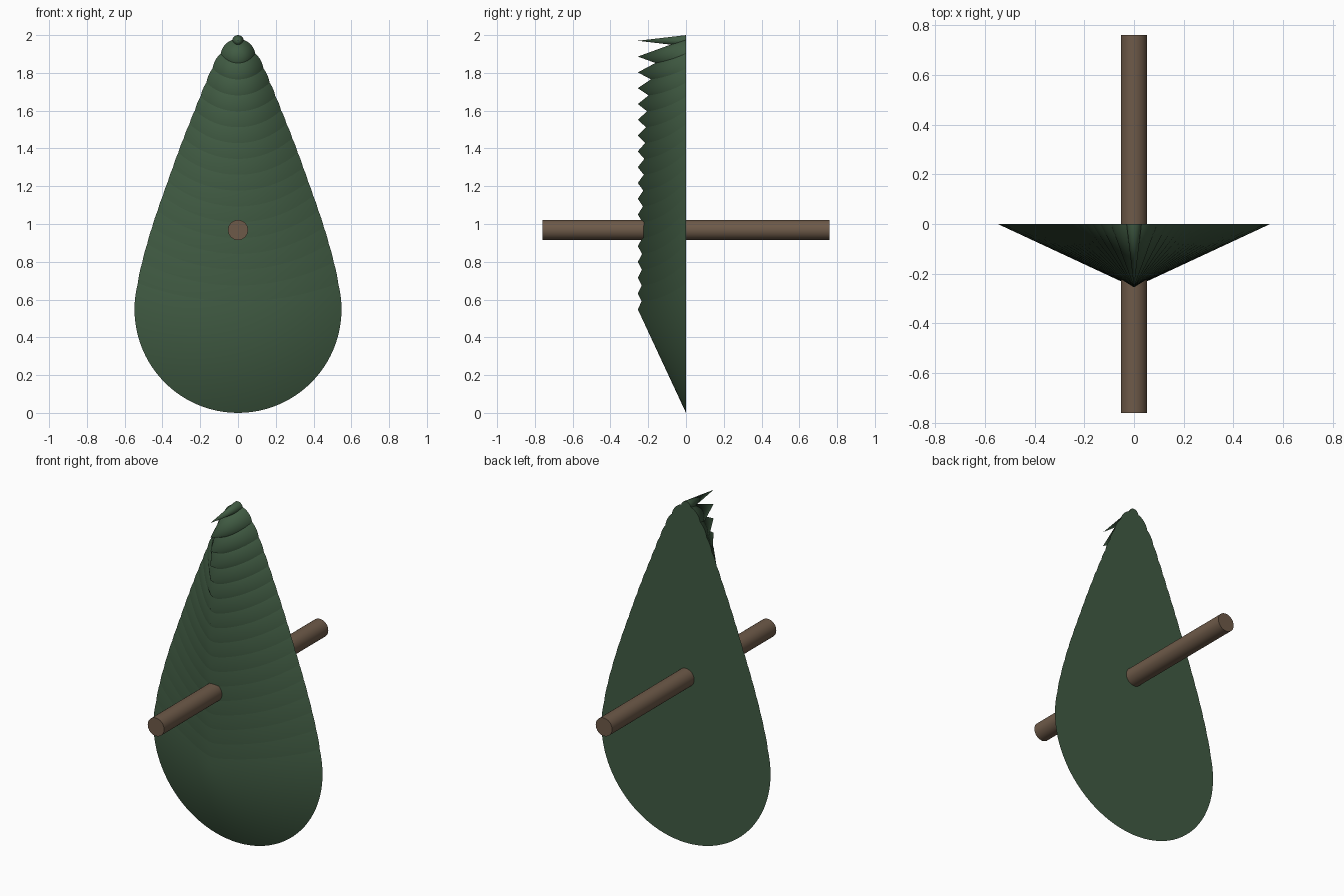
import bpy, math

if "Cube" in bpy.data.objects:
    bpy.data.objects.remove(bpy.data.objects["Cube"])


def material(name, color):
    m = bpy.data.materials.new(name)
    m.diffuse_color = (*color, 1)
    m.use_nodes = True
    m.node_tree.nodes["Principled BSDF"].inputs["Base Color"].default_value = m.diffuse_color
    return m


def finish(name, mat):
    ob = bpy.context.object
    ob.name = name
    ob.data.materials.append(mat)
    bpy.ops.object.shade_smooth_by_angle(angle=math.radians(35))
    return ob


green = material("leaf_green", (0.052, 0.105, 0.056))
brown = material("wood_brown", (0.155, 0.102, 0.066))

# Overlapping cones that point forward, shrinking towards the top
COUNT, DEPTH = 18, 0.255
Z0, Z1 = 0.548, 1.97
radii = [0.548, 0.533, 0.513, 0.49, 0.465, 0.438, 0.41, 0.382, 0.354,
         0.325, 0.295, 0.264, 0.233, 0.202, 0.17, 0.136, 0.093, 0.03]
for i, r in enumerate(radii):
    z = Z0 + (Z1 - Z0) * i / (COUNT - 1)
    bpy.ops.mesh.primitive_cone_add(
        vertices=96, radius1=r, radius2=0, depth=DEPTH,
        location=(0, -DEPTH / 2, z), rotation=(math.pi / 2, 0, 0))
    finish(f"foliage_cone_{i + 1}", green)

# Round rod running front to back
bpy.ops.mesh.primitive_cylinder_add(
    vertices=48, radius=0.053, depth=1.52,
    location=(0, 0, 0.968), rotation=(math.pi / 2, 0, 0))
finish("trunk_rod", brown)
